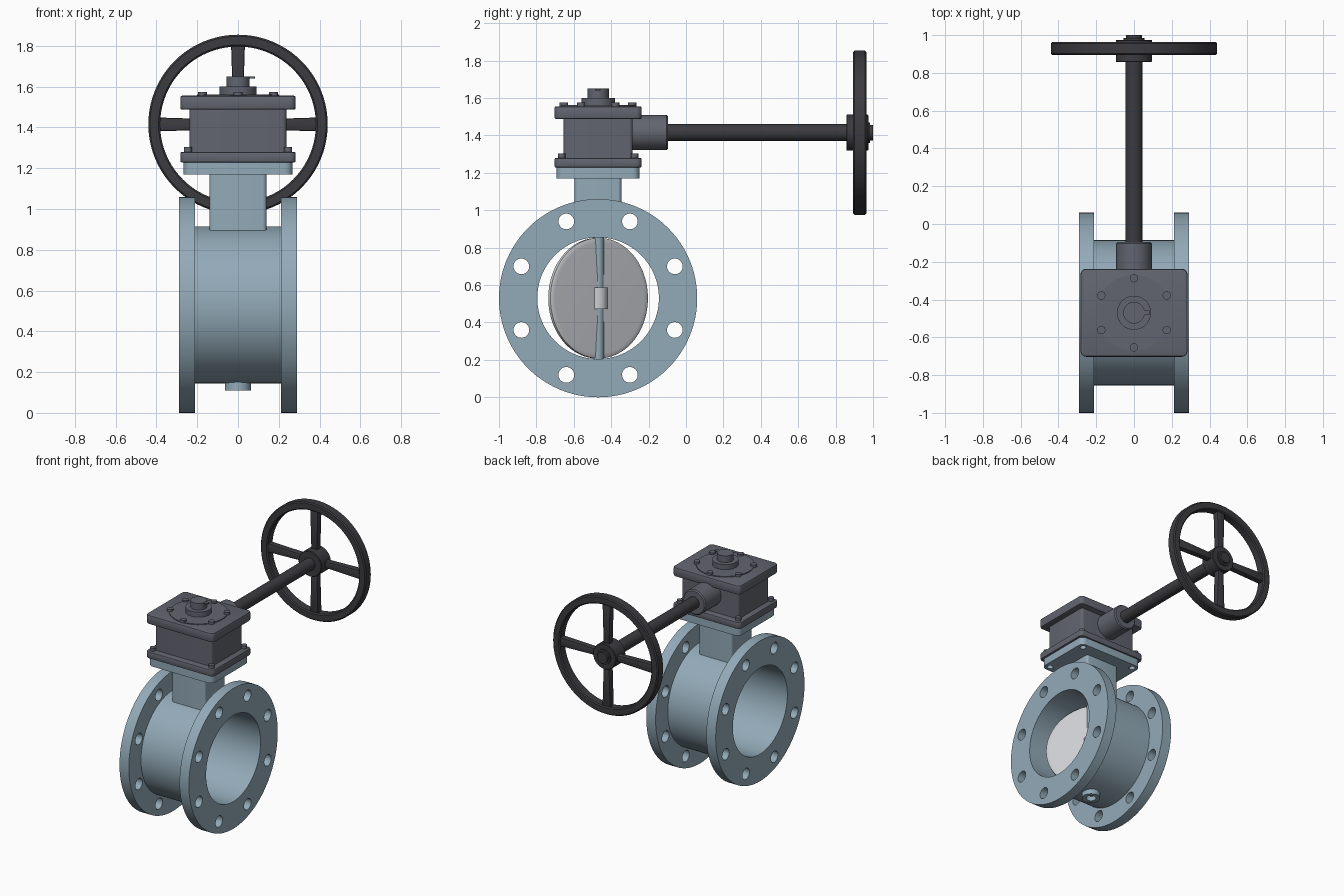
import bpy, bmesh, math
from mathutils import Vector, Matrix

old = bpy.data.objects.get("Cube")
if old:
    bpy.data.objects.remove(old, do_unlink=True)


def material(name, rgb):
    m = bpy.data.materials.new(name)
    m.use_nodes = True
    m.diffuse_color = (*rgb, 1)
    m.node_tree.nodes["Principled BSDF"].inputs["Base Color"].default_value = (*rgb, 1)
    return m


BLUE = material("blue_grey_paint", (0.29, 0.405, 0.48))
GREY = material("gearbox_grey", (0.12, 0.13, 0.158))
DARK = material("dark_iron", (0.045, 0.043, 0.05))
STEEL = material("light_steel", (0.6, 0.61, 0.64))

CY, CZ = -0.47, 0.53          # pipe centre line
WZ = 1.415                    # handwheel shaft height
AXES = {"x": Vector((1, 0, 0)), "y": Vector((0, 1, 0)), "z": Vector((0, 0, 1))}


def smooth(ob):
    bpy.ops.object.select_all(action="DESELECT")
    ob.select_set(True)
    bpy.context.view_layer.objects.active = ob
    bpy.ops.object.shade_smooth_by_angle(angle=math.radians(30))


def finish(name, bm, mat):
    bmesh.ops.recalc_face_normals(bm, faces=bm.faces)
    me = bpy.data.meshes.new(name)
    bm.to_mesh(me)
    bm.free()
    me.materials.append(mat)
    ob = bpy.data.objects.new(name, me)
    bpy.context.collection.objects.link(ob)
    smooth(ob)
    return ob


def lathe(name, profile, axis, centre, mat, closed=False, seg=64, turn=0):
    """Spin (along, radius) points about an axis through centre."""
    bm = bmesh.new()
    vs = [bm.verts.new((r, 0, a)) for a, r in profile]
    edges = [bm.edges.new(p) for p in zip(vs, vs[1:])]
    if closed:
        edges.append(bm.edges.new((vs[-1], vs[0])))
    bmesh.ops.spin(bm, geom=vs + edges, cent=(0, 0, 0), axis=(0, 0, 1),
                   angle=math.tau, steps=seg, use_merge=True)
    bmesh.ops.remove_doubles(bm, verts=bm.verts, dist=1e-5)
    rot = AXES["z"].rotation_difference(AXES[axis]).to_matrix().to_4x4()
    bm.transform(Matrix.Translation(centre) @ Matrix.Rotation(turn, 4, "Z") @ rot)
    return finish(name, bm, mat)


def rod(name, r, a, b, axis, centre, mat, seg=32, edge=0):
    prof = [(a, 0), (a, r - edge), (a + edge, r), (b - edge, r), (b, r - edge), (b, 0)]
    if not edge:
        prof = [(a, 0), (a, r), (b, r), (b, 0)]
    return lathe(name, prof, axis, centre, mat, seg=seg)


def block(name, hx, hy, z0, z1, mat, corner=0.03, edge=0.0):
    """Upright block over the pipe centre with rounded corners and eased rims."""
    bm = bmesh.new()
    bmesh.ops.create_cube(bm, size=1)
    bm.transform(Matrix.Translation((0, CY, (z0 + z1) / 2))
                 @ Matrix.Diagonal((2 * hx, 2 * hy, z1 - z0, 1)))
    upright = [e for e in bm.edges if abs(e.verts[0].co.z - e.verts[1].co.z) > 1e-4]
    bmesh.ops.bevel(bm, geom=upright, offset=corner, segments=5, profile=0.5, affect="EDGES")
    if edge:
        rims = [e for e in bm.edges if abs(e.verts[0].co.z - e.verts[1].co.z) < 1e-4]
        bmesh.ops.bevel(bm, geom=rims, offset=edge, segments=2, profile=0.5, affect="EDGES")
    return finish(name, bm, mat)


def cut(ob, cutters):
    for c in cutters:
        mod = ob.modifiers.new("hole", "BOOLEAN")
        mod.operation, mod.solver, mod.object = "DIFFERENCE", "EXACT", c
        bpy.context.view_layer.objects.active = ob
        bpy.ops.object.modifier_apply(modifier=mod.name)
        bpy.data.objects.remove(c, do_unlink=True)
    smooth(ob)


# Pipe body with two flanges and eight bolt holes
R, TUBE, BORE, END, IN = 0.53, 0.385, 0.325, 0.29, 0.212
body = lathe("valve_body", [(-END, BORE), (-END, R), (-IN, R), (-IN, TUBE),
                            (IN, TUBE), (IN, R), (END, R), (END, BORE)],
             "x", (0, CY, CZ), BLUE, closed=True, seg=96)
holes = []
for i in range(8):
    t = math.tau * (i + 0.5) / 8
    c = (0, CY + 0.444 * math.cos(t), CZ + 0.444 * math.sin(t))
    holes.append(rod("hole_cutter", 0.042, -0.4, 0.4, "x", c, BLUE, seg=24))
cut(body, holes)

# Bottom boss with a blind hole
lathe("bottom_boss", [(0.18, 0.064), (0.11, 0.064), (0.11, 0.036), (0.15, 0.036), (0.15, 0)],
      "z", (0, CY, 0), BLUE, seg=32)

# Neck and mounting plate
block("neck", 0.14, 0.125, 0.875, 1.18, BLUE, corner=0.02)
plate = block("mounting_plate", 0.268, 0.222, 1.17, 1.228, BLUE, corner=0.04)
corners = [(sx, sy) for sx in (-1, 1) for sy in (-1, 1)]
cut(plate, [rod("hole_cutter", 0.022, 1.1, 1.215, "z", (0.225 * sx, CY + 0.18 * sy, 0), BLUE, seg=16)
            for sx, sy in corners])

# Butterfly disc, hub and stem
TILT = math.radians(36)
lathe("disc", [(-0.028, 0), (-0.015, 0.295), (-0.015, 0.31), (-0.01, 0.322),
               (0.01, 0.322), (0.015, 0.31), (0.015, 0.295), (0.028, 0)],
      "x", (0, CY, CZ), STEEL, seg=96, turn=TILT)
rod("disc_hub", 0.05, 0.472, 0.588, "z", (0, CY, 0), STEEL)
rod("stem", 0.031, 0.19, 1.0, "z", (0, CY, 0), BLUE, seg=24)

# Gearbox housing
block("gearbox_base", 0.283, 0.233, 1.228, 1.28, GREY, edge=0.008)
block("gearbox_housing", 0.238, 0.185, 1.27, 1.5, GREY, corner=0.02)
block("gearbox_cover", 0.283, 0.233, 1.487, 1.556, GREY, edge=0.01)
for sx, sy in corners:
    rod("base_bolt", 0.02, 1.27, 1.303, "z", (0.245 * sx, CY + 0.195 * sy, 0), GREY, seg=12)

# Round top cap, its bolts and the indicator
rod("cap_plate", 0.2, 1.55, 1.562, "z", (0, CY, 0), GREY, seg=64)
for i in range(6):
    t = math.tau * (i + 0.5) / 6
    rod("cap_bolt", 0.022, 1.55, 1.575, "z",
        (0.2 * math.cos(t), CY + 0.183 * math.sin(t), 0), GREY, seg=16)
rod("cap_boss", 0.09, 1.55, 1.6, "z", (0, CY, 0), GREY, seg=48)
rod("indicator_post", 0.057, 1.58, 1.65, "z", (0, CY, 0), GREY)
pointer = block("indicator_pointer", 0.02, 0.013, 1.641, 1.649, GREY, corner=0.004)
pointer.location.x = 0.063

# Shaft outlet and shaft
rod("shaft_outlet", 0.094, -0.32, -0.095, "y", (0, 0, WZ), GREY, seg=48, edge=0.008)
rod("shaft", 0.045, -0.12, 0.9, "y", (0, 0, WZ), DARK)

# Handwheel
wheel = (0, 0, WZ)
lathe("handwheel_rim", [(0.894, 0.39), (0.894, 0.432), (0.902, 0.44), (0.956, 0.44),
                        (0.964, 0.432), (0.964, 0.39), (0.956, 0.382), (0.902, 0.382)],
      "y", wheel, DARK, closed=True, seg=80)
rod("handwheel_hub", 0.096, 0.857, 0.975, "y", wheel, DARK, seg=48, edge=0.004)
rod("shaft_washer", 0.055, 0.97, 0.985, "y", wheel, DARK)
rod("shaft_end", 0.042, 0.97, 1.0, "y", wheel, DARK)
for i in range(4):
    bm = bmesh.new()
    bmesh.ops.create_cube(bm, size=1)
    for v in bm.verts:
        outer = v.co.z > 0
        half = 0.034 if outer else 0.024
        v.co = (math.copysign(half, v.co.x), 0.929 + math.copysign(0.024, v.co.y),
                0.395 if outer else 0.07)
    bmesh.ops.bevel(bm, geom=bm.edges[:], offset=0.008, segments=2, profile=0.5, affect="EDGES")
    bm.transform(Matrix.Translation(wheel) @ Matrix.Rotation(i * math.pi / 2, 4, "Y"))
    finish("handwheel_spoke", bm, DARK)
